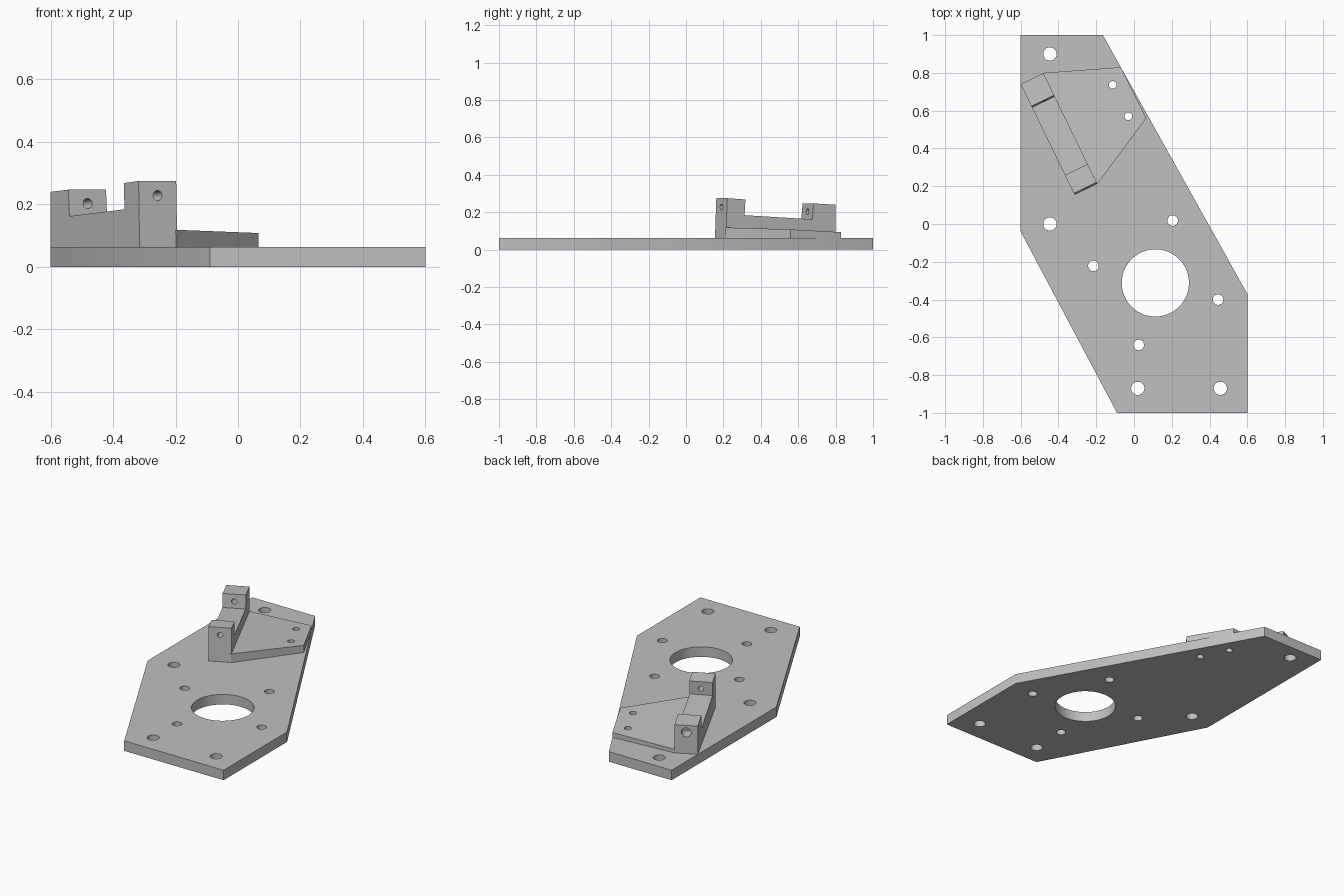
import bpy, bmesh, math
from mathutils import Vector

cube = bpy.data.objects.get("Cube")
if cube:
    bpy.data.objects.remove(cube, do_unlink=True)

grey = bpy.data.materials.new("light_grey")
COLOUR = (0.53, 0.53, 0.53, 1)
grey.diffuse_color = COLOUR
grey.use_nodes = True
grey.node_tree.nodes["Principled BSDF"].inputs["Base Color"].default_value = COLOUR

PLATE_TOP = 0.063
ORIGIN = Vector((-0.6, 0.74, 0))          # rear outer corner of the bracket bar
ALONG = Vector((0.438, -0.899, 0)).normalized()
ACROSS = Vector((0.899, 0.438, 0)).normalized()
WIDTH = 0.134
TILT = 0.05                               # rise of the bracket per unit of length


def prism(name, bottom, top):
    """Solid between two matching loops of points."""
    bm = bmesh.new()
    low = [bm.verts.new(p) for p in bottom]
    high = [bm.verts.new(p) for p in top]
    bm.faces.new(low)
    bm.faces.new(high)
    for i in range(len(low)):
        j = (i + 1) % len(low)
        bm.faces.new((low[i], low[j], high[j], high[i]))
    bmesh.ops.recalc_face_normals(bm, faces=bm.faces)
    mesh = bpy.data.meshes.new(name)
    bm.to_mesh(mesh)
    bm.free()
    mesh.materials.append(grey)
    obj = bpy.data.objects.new(name, mesh)
    bpy.context.collection.objects.link(obj)
    return obj


def drill(obj, start, end, radius):
    """Cut a round hole from start to end."""
    start, end = Vector(start), Vector(end)
    axis = end - start
    bpy.ops.mesh.primitive_cylinder_add(
        vertices=48, radius=radius, depth=axis.length, location=(start + end) / 2,
        rotation=axis.to_track_quat('Z', 'Y').to_euler())
    cutter = bpy.context.object
    cutter.data.materials.append(grey)
    cutter.hide_render = True
    mod = obj.modifiers.new("hole", 'BOOLEAN')
    mod.operation, mod.solver, mod.object = 'DIFFERENCE', 'EXACT', cutter
    bpy.context.view_layer.objects.active = obj
    bpy.ops.object.modifier_apply(modifier=mod.name)
    bpy.data.objects.remove(cutter, do_unlink=True)


def drill_down(obj, x, y, radius):
    drill(obj, (x, y, -0.1), (x, y, 0.3), radius)


def bar_point(s, across, z):
    return ORIGIN + ALONG * s + ACROSS * across + Vector((0, 0, z))


# Base plate
outline = [(-0.6, 1), (-0.165, 1), (0.6, -0.37), (0.6, -1), (-0.09, -1), (-0.6, -0.04)]
plate = prism("base_plate", [(x, y, 0) for x, y in outline],
              [(x, y, PLATE_TOP) for x, y in outline])
drill_down(plate, 0.113, -0.312, 0.178)
for x, y in [(-0.445, 0.9), (-0.445, 0), (0.02, -0.87), (0.457, -0.87)]:
    drill_down(plate, x, y, 0.035)
for x, y in [(0.205, 0.018), (-0.215, -0.222), (0.445, -0.4), (0.025, -0.64)]:
    drill_down(plate, x, y, 0.028)

# Bracket bar with two upright lugs
profile = [(0, 0.06), (0.651, 0.06), (0.643, 0.275), (0.535, 0.268), (0.54, 0.184),
           (0.137, 0.162), (0.13, 0.247), (0, 0.24)]
bar = prism("bracket_bar", [bar_point(s, 0, z) for s, z in profile],
            [bar_point(s, WIDTH, z) for s, z in profile])


def bore_point(s):
    return bar_point(s, WIDTH / 2, 0.196 + TILT * s)


drill(bar, bore_point(-0.1), bore_point(0.75), 0.016)
drill(bar, bore_point(-0.1), bore_point(0.07), 0.028)

# Sloping mounting foot beside the bar
foot_outline = [bar_point(0.01, WIDTH - 0.01, 0), Vector((-0.48, 0.8, 0)),
                Vector((-0.07, 0.83, 0)), Vector((0.065, 0.56, 0)),
                Vector((-0.195, 0.21, 0)), bar_point(0.64, WIDTH - 0.01, 0)]


def foot_top(p):
    return Vector((p.x, p.y, 0.0855 + TILT * (p - ORIGIN).dot(ALONG)))


foot = prism("bracket_foot", [p + Vector((0, 0, 0.06)) for p in foot_outline],
             [foot_top(p) for p in foot_outline])
for x, y in [(-0.113, 0.737), (-0.03, 0.57)]:
    drill_down(foot, x, y, 0.02)
    drill_down(plate, x, y, 0.02)

# Smooth hole walls, sharp edges
bpy.ops.object.select_all(action='DESELECT')
for obj in (plate, bar, foot):
    obj.select_set(True)
bpy.context.view_layer.objects.active = plate
bpy.ops.object.shade_smooth_by_angle(angle=math.radians(30))
